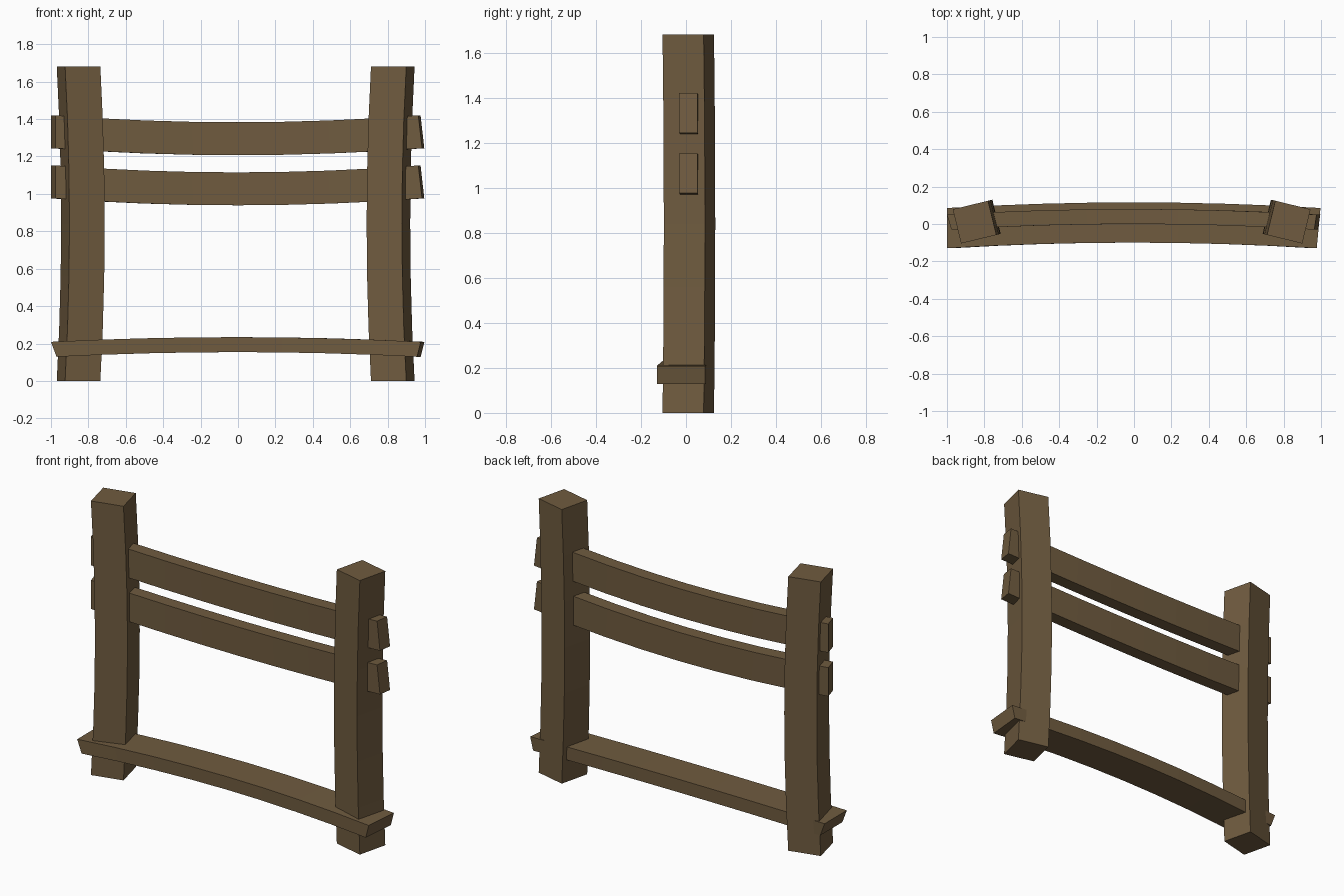
import bpy, bmesh, math
from mathutils import Vector

if "Cube" in bpy.data.objects:
    bpy.data.objects.remove(bpy.data.objects["Cube"])

wood = bpy.data.materials.new("weathered_brown_wood")
wood.diffuse_color = (0.16, 0.105, 0.05, 1)
wood.use_nodes = True
wood.node_tree.nodes["Principled BSDF"].inputs["Base Color"].default_value = wood.diffuse_color


def loft(name, rings):
    """Four-sided timber skinned through a list of rings."""
    bm = bmesh.new()
    rows = [[bm.verts.new(p) for p in r] for r in rings]
    for a, b in zip(rows, rows[1:]):
        for i in range(4):
            j = (i + 1) % 4
            bm.faces.new((a[i], a[j], b[j], b[i]))
    bm.faces.new(rows[0])
    bm.faces.new(rows[-1])
    bmesh.ops.recalc_face_normals(bm, faces=bm.faces)
    me = bpy.data.meshes.new(name)
    bm.to_mesh(me)
    bm.free()
    me.materials.append(wood)
    ob = bpy.data.objects.new(name, me)
    bpy.context.collection.objects.link(ob)
    return ob


CORNERS = ((-1, -1), (1, -1), (1, 1), (-1, 1))


def post(name, side):
    """Upright turned about z and bowed inwards at mid height."""
    a = math.radians(-13.7)
    ux, uy = Vector((math.cos(a), math.sin(a))), Vector((-math.sin(a), math.cos(a)))
    rings = []
    for k in range(7):
        t = k / 6
        bow = -0.024 * (1 - (2 * t - 1) ** 2)
        ring = []
        for sx, sy in CORNERS:
            p = Vector((0.84, 0.01)) + ux * (sx * 0.097 + bow) + uy * (sy * 0.094)
            ring.append((-0.0125 + side * p.x, p.y, 1.68 * t))
        rings.append(ring)
    return loft(name, rings)


def beam(name, y, z, w, h, rise, left, right):
    """Crosspiece bowed back in the middle; left/right = (x, slant by y, slant by z)."""
    rings = []
    for k in range(9):
        t = k / 8
        ring = []
        for sy, sz in CORNERS:
            xl = left[0] + left[1] * sy + left[2] * sz
            xr = right[0] + right[1] * sy + right[2] * sz
            x = xl + (xr - xl) * t
            u = (2 * t - 1) ** 2
            ring.append((x, y + sy * w / 2 - 0.03 * u, z + sz * h / 2 + rise * u))
        rings.append(ring)
    return loft(name, rings)


# uprights
post("left_post", -1)
post("right_post", 1)

# two rails, sagging in the middle
for label, z in (("upper_rail", 1.295), ("lower_rail", 1.027)):
    beam(label, 0.04, z, 0.08, 0.176, 0.037, (-0.988, -0.012, 0), (0.98, 0.006, -0.01))

# bottom board, arched in the middle
beam("bottom_board", 0.008, 0.194, 0.215, 0.08, -0.025,
     (-0.985, 0, -0.015), (0.977, 0.01, 0.01))
